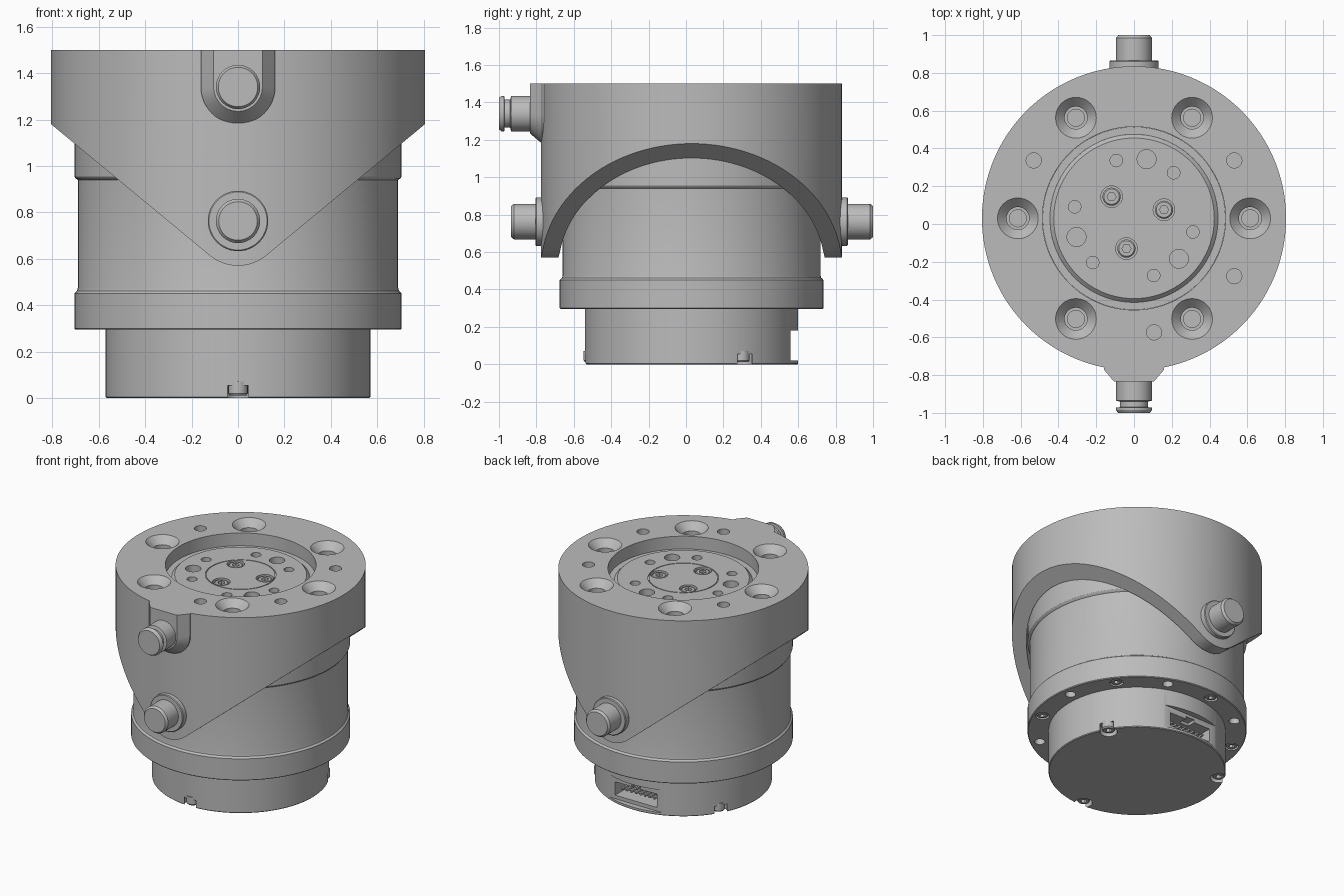
import bpy, bmesh, math
from mathutils import Matrix, Vector

if "Cube" in bpy.data.objects:
    bpy.data.objects.remove(bpy.data.objects["Cube"])

CY = 0.03  # the round body's axis sits slightly behind the origin
scene = bpy.context.collection

grey = bpy.data.materials.new("machined_grey")
grey.use_nodes = True
colour = (0.5, 0.5, 0.5, 1)
grey.diffuse_color = colour
grey.node_tree.nodes["Principled BSDF"].inputs["Base Color"].default_value = colour
parts = []


def finish(name, bm, keep=True):
    bmesh.ops.remove_doubles(bm, verts=bm.verts, dist=1e-5)
    bmesh.ops.recalc_face_normals(bm, faces=bm.faces)
    mesh = bpy.data.meshes.new(name)
    bm.to_mesh(mesh)
    bm.free()
    mesh.materials.append(grey)
    ob = bpy.data.objects.new(name, mesh)
    scene.objects.link(ob)
    if keep:
        parts.append(ob)
    return ob


def loft(name, rings, closed=False, keep=True):
    """Skin a list of equal-length point rings."""
    bm = bmesh.new()
    rows = [[bm.verts.new(p) for p in ring] for ring in rings]
    pairs = list(zip(rows, rows[1:]))
    if closed:
        pairs.append((rows[-1], rows[0]))
    for a, b in pairs:
        for i in range(len(a)):
            j = (i + 1) % len(a)
            bm.faces.new((a[i], a[j], b[j], b[i]))
    if not closed:
        bm.faces.new(rows[0])
        bm.faces.new(rows[-1])
    return finish(name, bm, keep)


def lathe(name, profile, at=(0, CY, 0), axis=(0, 0, 1), segs=96,
          closed=False, hexes=0, keep=True):
    """Turn (radius, height) points; the first `hexes` rings are hexagonal."""
    turn = Matrix.Translation(at) @ Vector((0, 0, 1)).rotation_difference(Vector(axis)).to_matrix().to_4x4()
    rings = []
    for n, (r, h) in enumerate(profile):
        ring = []
        for i in range(segs):
            a = math.tau * i / segs
            k = r
            if n < hexes:
                k = r * math.cos(math.pi / 6) / math.cos(a % (math.pi / 3) - math.pi / 6)
            ring.append(turn @ Vector((k * math.cos(a), k * math.sin(a), h)))
        rings.append(ring)
    return loft(name, rings, closed, keep)


def box(name, x0, x1, y0, y1, z0, z1, keep=True):
    return loft(name, [[(x0, y0, z), (x1, y0, z), (x1, y1, z), (x0, y1, z)] for z in (z0, z1)], keep=keep)


def drill(x, y, r, z0, z1, segs=32):
    return lathe("cutter", [(r, z0), (r, z1)], (x, y, 0), segs=segs, keep=False)


def polar(radius, degrees):
    a = math.radians(degrees)
    return radius * math.cos(a), CY + radius * math.sin(a)


def cut(target, cutters):
    for c in cutters:
        m = target.modifiers.new("cut", 'BOOLEAN')
        m.operation, m.solver, m.object = 'DIFFERENCE', 'EXACT', c
    deps = bpy.context.evaluated_depsgraph_get()
    mesh = bpy.data.meshes.new_from_object(target.evaluated_get(deps))
    target.modifiers.clear()
    target.data = mesh
    for c in cutters:
        bpy.data.objects.remove(c)


def screw(name, x, y, z, r, up=1):
    s = r * 0.5
    lathe(name, [(s, -0.025), (s, 0), (r * .85, 0), (r, -0.008), (r, -0.06)],
          (x, y, z), (0, 0, up), segs=24, hexes=2)


# Outer shell: a tube with a thick top, trimmed to a rounded V front and back
shell = lathe("outer_shell", [(.485, 1.5), (.805, 1.5), (.805, .5), (.712, .5),
                              (.712, 1.2), (.485, 1.2)], segs=128, closed=True)
tip_z, tip_r, slope = 0.76, 0.19, math.radians(39.6)
start = slope - math.pi / 2
sweep = -math.pi - 2 * start
outline = [(1, 1.18 + .195 * math.tan(slope))]
for i in range(17):
    a = start + sweep * i / 16
    outline.append((tip_r * math.cos(a), tip_z + tip_r * math.sin(a)))
outline += [(-1, outline[0][1]), (-1, .3), (1, .3)]
cutters = [loft("cutter", [[(x, y, z) for x, z in outline] for y in (-1.2, 1.2)], keep=False)]
for k in range(6):
    x, y = polar(.615, 60 * k)
    cutters.append(lathe("cutter", [(.108, 1.55), (.108, 1.5), (.06, 1.45), (.06, 1.40),
                                    (.045, 1.40), (.045, 1.32)], (x, y, 0), segs=32, keep=False))
for a in (30, 150, -30, 280):
    cutters.append(drill(*polar(.613, a), .04, 1.38, 1.6))
cut(shell, cutters)

# Housing: base, flange, barrel and the collar hidden inside the shell
housing = lathe("housing", [(.565, 0), (.57, .005), (.57, .295), (.70, .295), (.705, .30),
                            (.705, .45), (.70, .457), (.693, .462), (.69, .475), (.69, .94),
                            (.70, .947), (.705, .955), (.705, 1.195), (.484, 1.195),
                            (.484, 1.41), (.445, 1.41), (.445, 1.35)], segs=128)
cutters = [box("cutter", -.3, .3, .56, .8, .02, .18, keep=False),
           box("cutter", -.165, .165, .45, .7, .045, .14, keep=False),
           box("cutter", -.035, .035, .50, .7, .10, .16, keep=False)]
notches = [polar(.535, a) for a in (-90, 30, 150)]
for x, y in notches:
    cutters.append(drill(x, y, .056, -.1, .055))
for k in range(6):
    cutters.append(drill(*polar(.64, 8 + 60 * k), .034, .2, .40))
    cutters.append(drill(*polar(.64, 38 + 60 * k), .044, .2, .33))
cut(housing, cutters)
for x, y in notches:
    screw("base_screw", x, y, .012, .042, -1)
for k in range(6):
    screw("flange_screw", *polar(.64, 38 + 60 * k), .298, .038, -1)

# Contact pins in the rear socket
for k in range(8):
    x = -.126 + .036 * k
    box("socket_pin", x - .006, x + .006, .44, .54, .085, .097)

# Output disc with its bolt pattern
disc = lathe("output_disc", [(.445, 1.34), (.445, 1.41), (.425, 1.43), (.228, 1.43), (.228, 1.425),
                             (.222, 1.425), (.222, 1.43), (.05, 1.43)])
cutters = []
for k in range(3):
    base = 78 + 120 * k
    for offset, r in ((-29, .033), (0, .05), (29, .033)):
        cutters.append(drill(*polar(.32, base + offset), r, 1.37, 1.5))
    cutters.append(drill(*polar(.165, 16 + 120 * k), .057, 1.38, 1.5))
cut(disc, cutters)
for k in range(3):
    screw("disc_screw", *polar(.165, 16 + 120 * k), 1.425, .048)

# Bevelled U-shaped pad at the top of the front


def u_ring(y, r, n=24):
    arc = [(r * math.cos(a), y, 1.34 + r * math.sin(a))
           for a in (-math.pi * i / n for i in range(n + 1))]
    return [(r, y, 1.5)] + arc + [(-r, y, 1.5)]


loft("front_pad", [u_ring(-.72, .16), u_ring(-.77, .16), u_ring(-.835, .105)])

# Plugs: grooved one on the pad, flanged ones at the front and back tips
lathe("upper_plug", [(.095, .80), (.095, .935), (.075, .94), (.075, .97), (.095, .972),
                     (.095, .985), (.085, 1.0)], (0, 0, 1.34), (0, -1, 0), segs=48)
for name, side, seat, end in (("front_plug", -1, .77, .935), ("rear_plug", 1, .83, 1.0)):
    lathe(name, [(.13, seat - .06), (.13, seat + .03), (.125, seat + .035), (.095, seat + .035),
                 (.095, end - .015), (.083, end)], (0, 0, .763), (0, side, 0), segs=48)

# Smooth shading with sharp machined edges
bpy.ops.object.select_all(action='DESELECT')
for ob in parts:
    ob.select_set(True)
bpy.context.view_layer.objects.active = shell
bpy.ops.object.shade_smooth_by_angle(angle=math.radians(25))
